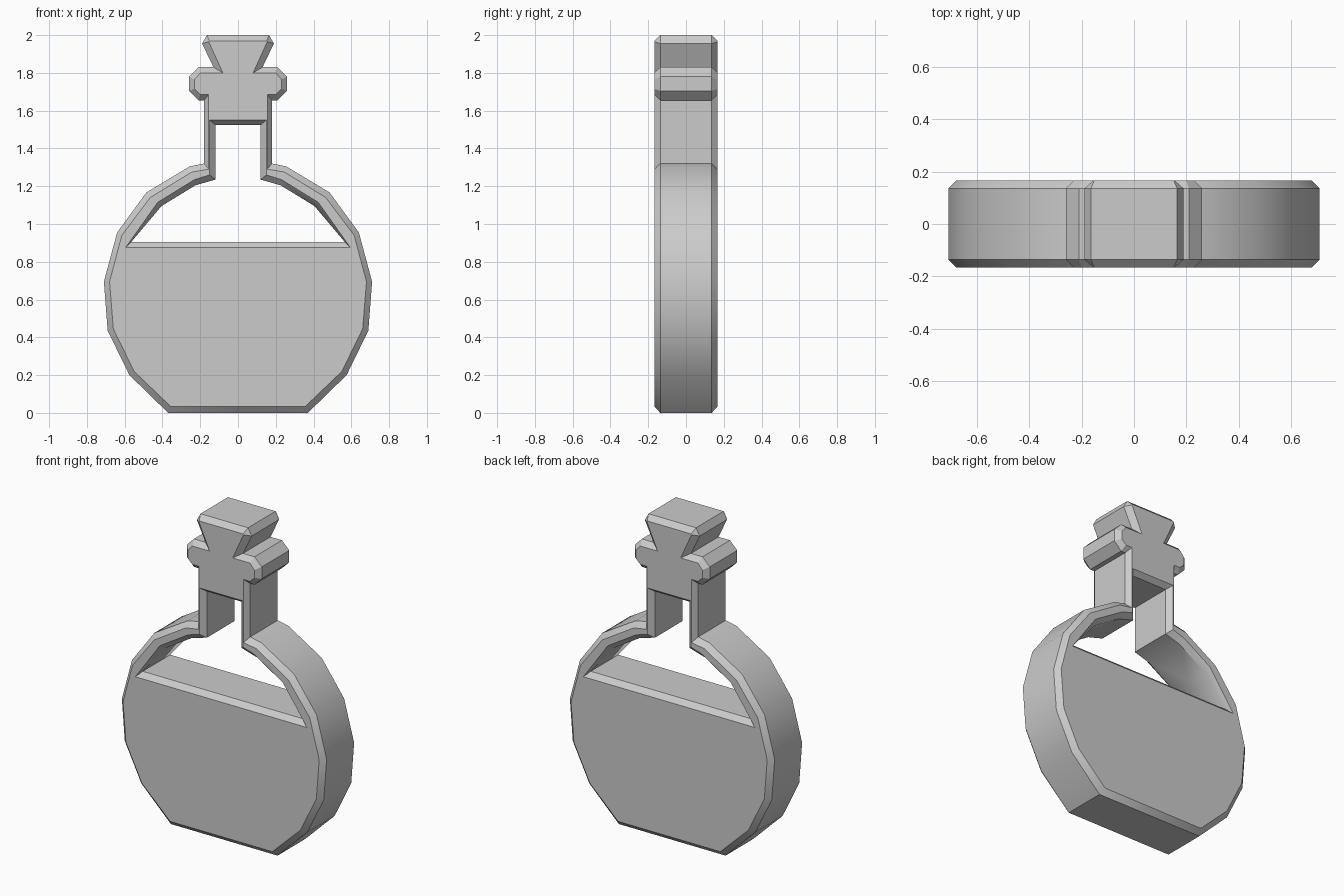
import bpy, bmesh

if "Cube" in bpy.data.objects:
    bpy.data.objects.remove(bpy.data.objects["Cube"])

HALF_DEPTH = 0.167   # front face distance from the centre plane
BEVEL_DEPTH = 0.136  # where the chamfer meets the side wall

# Right-half outline from bottom to top: (side wall x, z, front face x, z)
outer = [
    (0.0, 0.0, 0.0, 0.033), (0.37, 0.0, 0.355, 0.033),            # base
    (0.575, 0.20, 0.55, 0.22), (0.69, 0.435, 0.66, 0.445),        # round body
    (0.71, 0.695, 0.68, 0.695), (0.64, 0.955, 0.615, 0.94),
    (0.485, 1.167, 0.465, 1.14), (0.255, 1.305, 0.245, 1.275),
    (0.18, 1.32, 0.155, 1.29), (0.18, 1.655, 0.155, 1.685),       # neck
    (0.21, 1.655, 0.20, 1.685), (0.26, 1.705, 0.23, 1.715),       # collar
    (0.26, 1.78, 0.23, 1.765), (0.21, 1.83, 0.20, 1.80),
    (0.13, 1.83, 0.08, 1.80), (0.19, 1.955, 0.155, 1.965),        # stopper
    (0.165, 2.0, 0.152, 1.97), (0.0, 2.0, 0.0, 1.97),
]
# Right-half outline of the empty space, from stopper down to liquid level
hole = [
    (0.0, 1.525, 0.0, 1.55), (0.12, 1.525, 0.15, 1.55),
    (0.12, 1.235, 0.15, 1.26), (0.225, 1.205, 0.23, 1.235),
    (0.405, 1.095, 0.425, 1.115), (0.565, 0.905, 0.595, 0.875),
    (0.0, 0.905, 0.0, 0.875),
]

bm = bmesh.new()


def add_walls(points):
    """Chamfer and side wall along one outline; returns the front edge verts."""
    front = [bm.verts.new((p[2], -HALF_DEPTH, p[3])) for p in points]
    edge = [bm.verts.new((p[0], -BEVEL_DEPTH, p[1])) for p in points]
    mid = [bm.verts.new((p[0], 0, p[1])) for p in points]
    for a, b in ((front, edge), (edge, mid)):
        for i in range(len(points) - 1):
            bm.faces.new((a[i], b[i], b[i + 1], a[i + 1]))
    return front


# Front face of the right half, running round the outline and back by the hole
bm.faces.new(add_walls(outer) + add_walls(hole))
bmesh.ops.recalc_face_normals(bm, faces=bm.faces)

# Mirror the quarter left-right and front-back
for axis in ((-1, 1, 1), (1, -1, 1)):
    copy = bmesh.ops.duplicate(bm, geom=bm.verts[:] + bm.edges[:] + bm.faces[:])["geom"]
    bmesh.ops.scale(bm, vec=axis, verts=[g for g in copy if isinstance(g, bmesh.types.BMVert)])
    bmesh.ops.reverse_faces(bm, faces=[g for g in copy if isinstance(g, bmesh.types.BMFace)])
bmesh.ops.remove_doubles(bm, verts=bm.verts, dist=0.0005)
bmesh.ops.recalc_face_normals(bm, faces=bm.faces)

mesh = bpy.data.meshes.new("potion_flask")
bm.to_mesh(mesh)
bm.free()
flask = bpy.data.objects.new("potion_flask", mesh)
bpy.context.collection.objects.link(flask)

# Smooth round body, sharp chamfers
bpy.context.view_layer.objects.active = flask
flask.select_set(True)
bpy.ops.object.shade_smooth_by_angle(angle=0.52)
